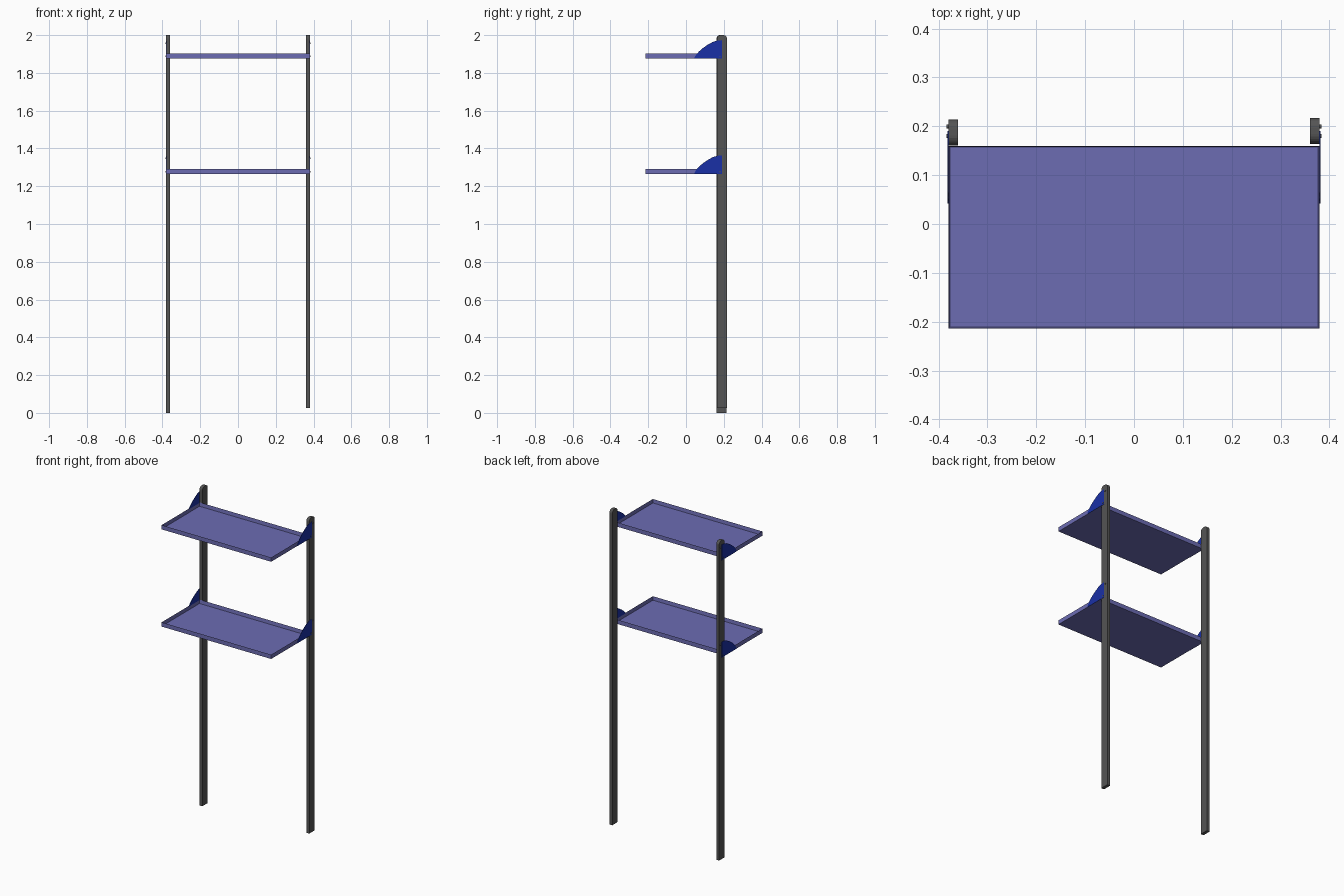
import bpy, bmesh, math
from mathutils import Vector

if "Cube" in bpy.data.objects:
    bpy.data.objects.remove(bpy.data.objects["Cube"])


def material(name, rgb):
    m = bpy.data.materials.new(name)
    m.diffuse_color = (*rgb, 1)
    m.use_nodes = True
    m.node_tree.nodes["Principled BSDF"].inputs["Base Color"].default_value = m.diffuse_color
    return m


DARK = material("dark_grey", (0.09, 0.09, 0.09))
VIOLET = material("violet", (0.15, 0.15, 0.45))
BLUE = material("blue", (0.01, 0.03, 0.38))


def finish(bm, name, mat):
    bmesh.ops.recalc_face_normals(bm, faces=bm.faces)
    me = bpy.data.meshes.new(name)
    bm.to_mesh(me)
    bm.free()
    me.materials.append(mat)
    ob = bpy.data.objects.new(name, me)
    bpy.context.collection.objects.link(ob)
    return ob


def plate(name, yz, x0, x1, mat):
    """Extrude a closed side profile (y, z) from x0 to x1."""
    bm = bmesh.new()
    face = bm.faces.new([bm.verts.new((x0, y, z)) for y, z in yz])
    ext = bmesh.ops.extrude_face_region(bm, geom=[face])["geom"]
    verts = [v for v in ext if isinstance(v, bmesh.types.BMVert)]
    bmesh.ops.translate(bm, verts=verts, vec=(x1 - x0, 0, 0))
    return finish(bm, name, mat)


def arc(cy, cz, r, a0, a1, n=6):
    return [(cy + r * math.cos(math.radians(a0 + (a1 - a0) * i / n)),
             cz + r * math.sin(math.radians(a0 + (a1 - a0) * i / n))) for i in range(n + 1)]


def post(name, x0, x1, y0, y1, z0):
    r = 0.02
    profile = [(y0, z0), (y1, z0)] + arc(y1 - r, 2 - r, r, 0, 90) + arc(y0 + r, 2 - r, r, 90, 180)
    return plate(name, profile, x0, x1, DARK)


def tray(name, z):
    """Shallow open tray: box with inset, sunken top."""
    bm = bmesh.new()
    bmesh.ops.create_cube(bm, size=1)
    for v in bm.verts:
        v.co = Vector((v.co.x * 0.76, v.co.y * 0.374 - 0.027, z + (v.co.z + 0.5) * 0.027))
    top = max(bm.faces, key=lambda f: f.calc_center_median().z)
    bmesh.ops.inset_region(bm, faces=[top], thickness=0.004)
    bmesh.ops.translate(bm, verts=top.verts, vec=(0, 0, -0.023))
    return finish(bm, name, VIOLET)


def bolt(name, side, y, z):
    bpy.ops.mesh.primitive_cylinder_add(vertices=12, radius=0.004, depth=0.006,
                                        location=(side * 0.381, y, z),
                                        rotation=(0, math.pi / 2, 0))
    ob = bpy.context.object
    ob.name = name
    ob.data.materials.append(DARK)


# Uprights with rounded tops; the right one stops slightly short of the ground
post("left_post", -0.38, -0.36, 0.161, 0.214, 0.0)
post("right_post", 0.36, 0.38, 0.164, 0.217, 0.025)

# Shelves, each with a pair of curved side brackets and bolts
for label, z in (("lower", 1.265), ("upper", 1.875)):
    tray(label + "_shelf", z)
    curve = [(0.042, 0), (0.190, 0), (0.190, 0.098), (0.165, 0.096), (0.140, 0.088),
             (0.115, 0.074), (0.090, 0.057), (0.068, 0.038), (0.052, 0.019)]
    for side, tag in ((-1, "left"), (1, "right")):
        plate(f"{label}_{tag}_bracket", [(y, z + h) for y, h in curve],
              side * 0.3795, side * 0.3815, BLUE)
        bolt(f"{label}_{tag}_top_bolt", side, 0.2, z + 0.083)
        bolt(f"{label}_{tag}_bottom_bolt", side, 0.18, z + 0.012)
